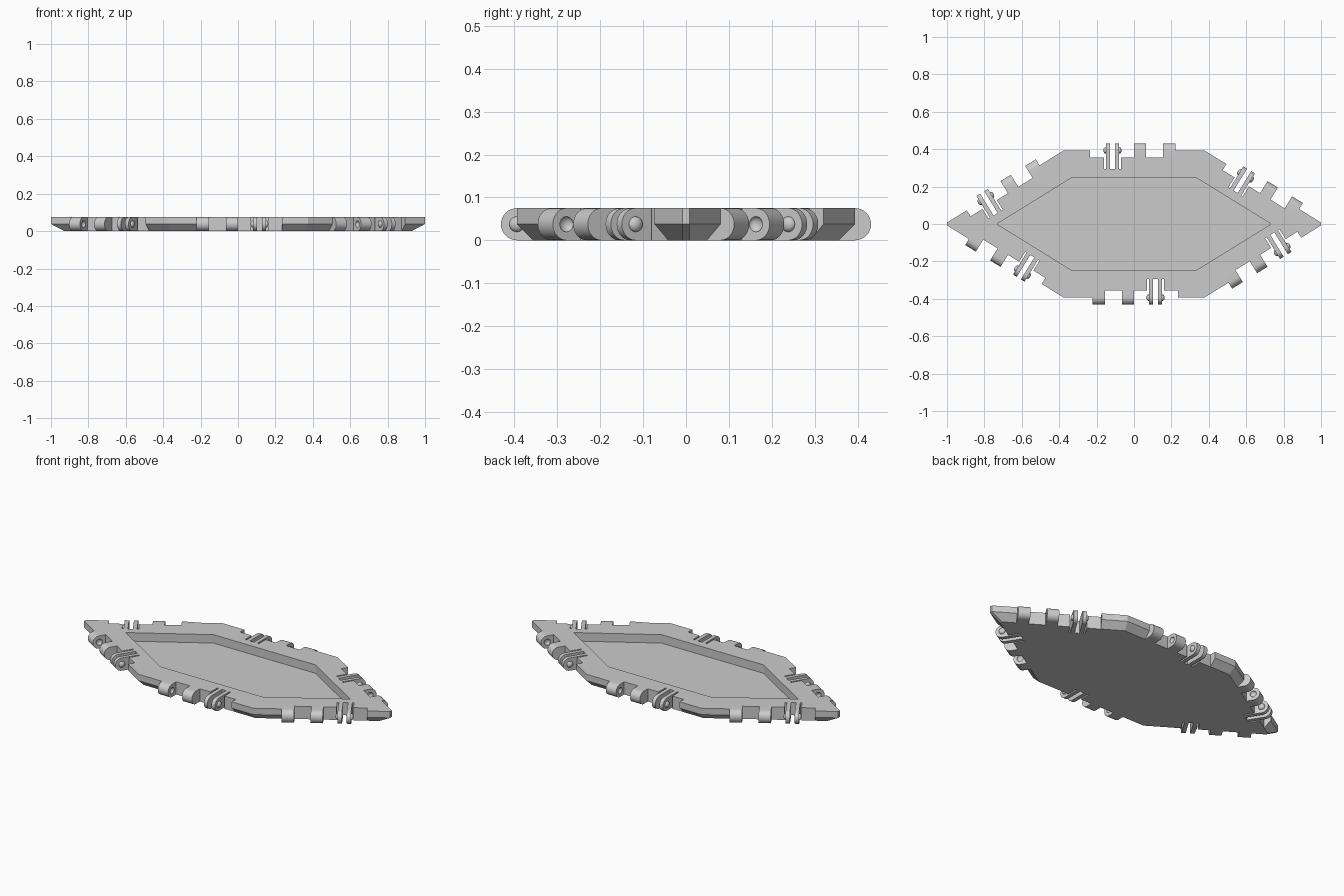
import bpy, bmesh, math
from mathutils import Matrix, Vector

cube = bpy.data.objects.get("Cube")
if cube:
    bpy.data.objects.remove(cube)

HEIGHT = 0.075            # tile thickness
R = HEIGHT / 2            # hinge rounding, also the lower chamfer
APOTHEM = 0.394           # centre to long edge
HALF = 0.375              # half of every edge
TILT = math.atan(0.618)   # slope of the four slanted edges

grey = bpy.data.materials.new("plain grey")
grey.use_nodes = True
colour = (0.6, 0.6, 0.6, 1)
grey.diffuse_color = colour
grey.node_tree.nodes["Principled BSDF"].inputs["Base Color"].default_value = colour


def make(name, bm):
    bmesh.ops.recalc_face_normals(bm, faces=bm.faces)
    mesh = bpy.data.meshes.new(name)
    bm.to_mesh(mesh)
    bm.free()
    mesh.materials.append(grey)
    obj = bpy.data.objects.new(name, mesh)
    bpy.context.collection.objects.link(obj)
    return obj


def activate(obj):
    bpy.ops.object.select_all(action='DESELECT')
    obj.select_set(True)
    bpy.context.view_layer.objects.active = obj


def loft(bm, rings):
    """Skin equal rings of points and cap both ends."""
    loops = [[bm.verts.new(p) for p in ring] for ring in rings]
    for a, b in zip(loops, loops[1:]):
        for i in range(len(a)):
            j = (i + 1) % len(a)
            bm.faces.new((a[i], a[j], b[j], b[i]))
    bm.faces.new(loops[0])
    bm.faces.new(loops[-1])


def subtract(obj, cutter):
    mod = obj.modifiers.new("cut", 'BOOLEAN')
    mod.operation, mod.solver, mod.object = 'DIFFERENCE', 'EXACT', cutter
    activate(obj)
    bpy.ops.object.modifier_apply(modifier=mod.name)
    bpy.data.objects.remove(cutter)


def outline(inset, z):
    """Long hexagon with slightly blunted tips."""
    x = HALF - inset * math.tan(TILT / 2)
    y = APOTHEM - inset
    tip = x + y / math.tan(TILT)
    blunt = 0.013 if inset < 0.1 else 0.001
    t, w = tip - blunt, blunt * math.tan(TILT)
    quarter = [(x, y), (t, w)]
    pts = quarter + [(a, -b) for a, b in reversed(quarter)]
    pts += [(-a, -b) for a, b in pts]
    return [(a, b, z) for a, b in pts]


# Local frames: x runs clockwise along an edge, y points outward
def frame(x, y, angle):
    return Matrix.Translation((x, y, 0)) @ Matrix.Rotation(angle, 4, 'Z')


mid_x = HALF + HALF * math.cos(TILT)
frames = {}
for side, turn in (("back", 0), ("front", math.pi)):
    spin = Matrix.Rotation(turn, 4, 'Z')
    frames[side] = spin @ frame(0, APOTHEM, 0)
    right, left = ("left", "right") if turn == 0 else ("right", "left")
    frames[side + "_" + right] = spin @ frame(mid_x, APOTHEM / 2, -TILT)
    frames[side + "_" + left] = spin @ frame(-mid_x, APOTHEM / 2, TILT)

# Tile body with chamfered underside and a sunken top
bm = bmesh.new()
loft(bm, [outline(R, 0), outline(0, R), outline(0, HEIGHT)])
body = make("tile_body", bm)
bm = bmesh.new()
loft(bm, [outline(0.147, 0.025), outline(0.147, 0.2)])
subtract(body, make("pocket_cutter", bm))

# Hinge notch with a deeper slot around the prongs
NOTCH = [(-0.235, 0.1), (-0.235, -0.038), (-0.16, -0.038), (-0.16, -0.1),
         (-0.07, -0.1), (-0.07, -0.038), (0.222, -0.038), (0.222, 0.1)]
for m in frames.values():
    bm = bmesh.new()
    loft(bm, [[m @ Vector((x, y, z)) for x, y in NOTCH] for z in (-0.1, 0.2)])
    subtract(body, make("notch_cutter", bm))


def tab(bm, x0, x1, root):
    """Upright tab with a half-round outer end."""
    steps = 16
    prof = [(root, 0)]
    for i in range(steps + 1):
        a = -math.pi / 2 + math.pi * i / steps
        prof.append((R * math.cos(a), R + R * math.sin(a)))
    prof.append((root, HEIGHT))
    loft(bm, [[(x, y, z) for y, z in prof] for x in (x0, x1)])


def button(bm, x):
    """Flattened ball on the hinge axis."""
    m = Matrix.Translation((x, 0, R)) @ Matrix.Diagonal((0.68, 1, 1, 1))
    m = m @ Matrix.Rotation(math.pi / 2, 4, 'Y')
    bmesh.ops.create_uvsphere(bm, u_segments=20, v_segments=12, radius=0.018, matrix=m)


def knuckle(name, x0, x1, socket):
    bm = bmesh.new()
    tab(bm, x0, x1, -0.04)
    obj = make(name, bm)
    bm = bmesh.new()
    button(bm, socket)
    subtract(obj, make("socket_cutter", bm))
    return obj


# One hinge set: two socketed knuckles and two prongs with buttons
parts = [knuckle("inner_knuckle", 0, 0.065, 0.065),
         knuckle("outer_knuckle", 0.155, 0.222, 0.155)]
for name, x0, x1, ball in (("outer_prong", -0.151, -0.128, -0.151),
                           ("inner_prong", -0.102, -0.079, -0.079)):
    bm = bmesh.new()
    tab(bm, x0, x1, -0.102)
    button(bm, ball)
    parts.append(make(name, bm))
for obj in parts:
    activate(obj)
    bpy.ops.object.shade_smooth_by_angle(angle=math.radians(35))

# Repeat the set along all six edges
for obj in parts:
    base = obj.name
    for side, m in frames.items():
        copy = obj.copy()
        copy.name = side + "_" + base
        copy.matrix_world = m
        bpy.context.collection.objects.link(copy)
    bpy.data.objects.remove(obj)
